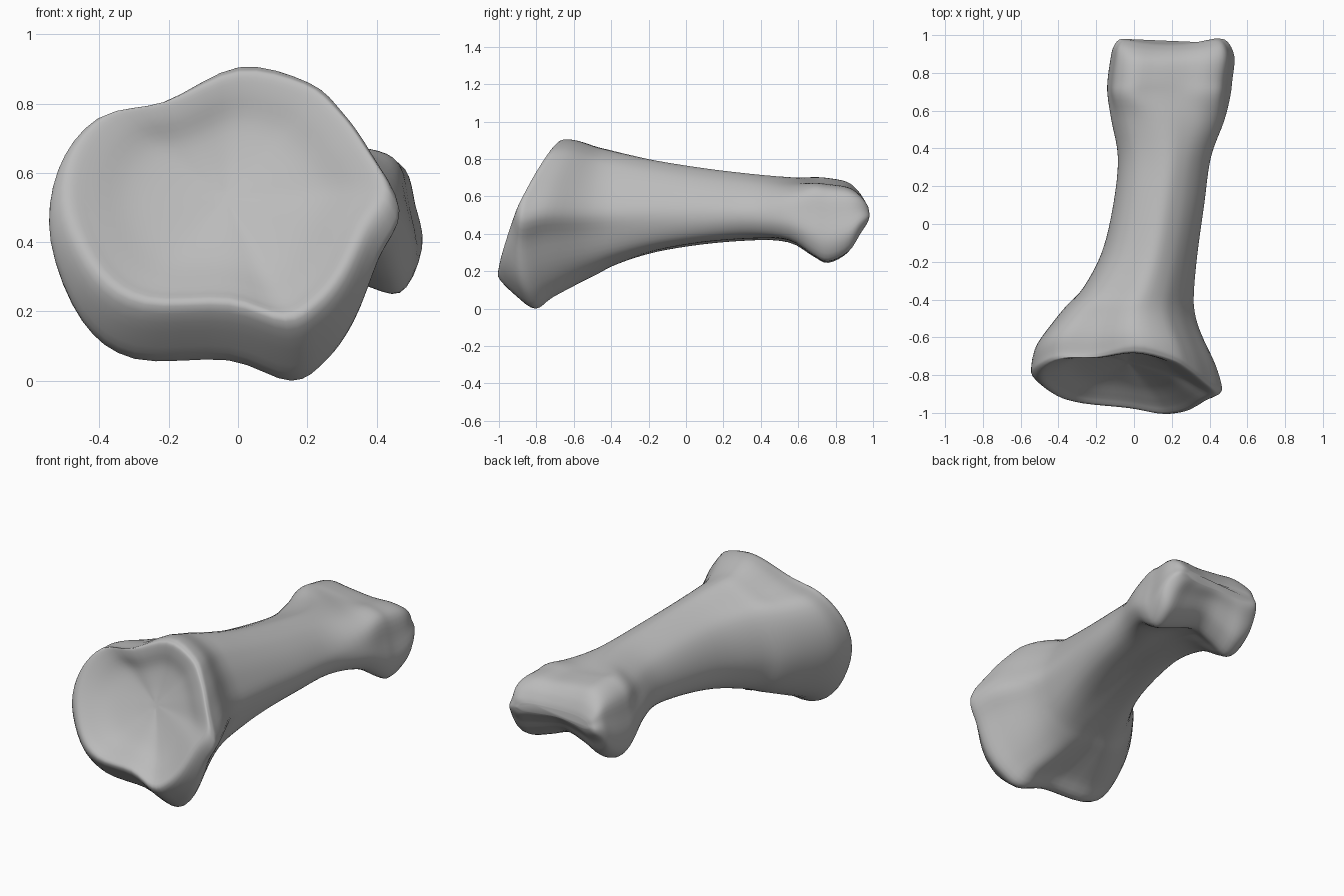
import bpy
import bmesh
from mathutils import Vector

cube = bpy.data.objects.get("Cube")
if cube:
    bpy.data.objects.remove(cube, do_unlink=True)

# Cross-section outlines in a unit box, clockwise from the top
BASE = [(.08, 1), (.48, .9), (.68, .7), (.84, .44), (1, .08), (.88, -.23), (.74, -.62), (.58, -.87),
        (.38, -1), (.02, -.87), (-.52, -.86), (-.82, -.62), (-1, -.12), (-.96, .33), (-.74, .66), (-.36, .77)]
SHAFT = [(.1, 1), (.45, .82), (.71, .54), (.9, .2), (1, -.15), (.97, -.5), (.8, -.8), (.5, -.93),
         (.1, -.95), (-.3, -1), (-.65, -.95), (-.9, -.7), (-1, -.3), (-.92, .2), (-.7, .62), (-.32, .88)]
HEAD = [(-.25, .96), (.22, .87), (.6, .85), (.85, .65), (.94, .1), (1, -.5), (.84, -.96), (.5, -.85),
        (0, -.6), (-.4, -.78), (-.72, -1), (-.95, -.75), (-1, -.3), (-.95, .2), (-.87, .72), (-.62, 1)]

# Stations: y at top, y at bottom, x min, x max, z min, z max,
# forward bow at mid height, base share, head share
RIM = (-.67, -.98, -.49, .42, .17, .885, .03, 1, 0)
BODY = [
    (-.65, -.88, -.53, .455, .065, .9, .08, 1, 0),
    (-.62, -.78, -.54, .465, 0, .905, .11, 1, 0),
    (-.56, -.69, -.515, .43, .06, .895, .07, 1, 0),
    (-.47, -.56, -.425, .355, .13, .865, .03, .8, 0),
    (-.41, -.46, -.355, .322, .18, .85, .01, .6, 0),
    (-.33, -.36, -.27, .317, .23, .83, 0, .4, 0),
    (-.15, -.15, -.17, .335, .3, .79, 0, .15, 0),
    (.1, .1, -.11, .37, .345, .75, 0, 0, 0),
    (.35, .35, -.085, .405, .365, .72, 0, 0, 0),
    (.55, .55, -.12, .48, .35, .705, 0, 0, .4),
    (.68, .68, -.14, .51, .28, .7, 0, 0, 1),
    (.76, .76, -.14, .52, .245, .695, 0, 0, 1),
    (.87, .87, -.125, .532, .3, .675, 0, 0, 1),
    (.935, .935, -.11, .515, .4, .63, 0, 0, 1),
    (.975, .975, -.08, .48, .455, .575, 0, 0, 1),
    (.99, .99, -.04, .43, .485, .54, 0, 0, 1),
]


def dish_station(scale, depth):
    """Shrink the rim toward its centre and push it into the base."""
    pairs = []
    for a, b in (RIM[0:2], RIM[2:4], RIM[4:6]):
        mid = (a + b) / 2
        pairs += [mid + (a - mid) * scale, mid + (b - mid) * scale]
    pairs[0] += depth
    pairs[1] += depth
    return (*pairs, RIM[6] * scale, 1, 0)


def catmull(a, b, c, d, t):
    return b + (c - a) * (t / 2) + (a * 2 - b * 5 + c * 4 - d) * (t * t / 2) \
        + (b * 3 - a - c * 3 + d) * (t ** 3 / 2)


def section(station):
    """Control points of one cross-section."""
    y_top, y_bottom, x0, x1, z0, z1, bow, base, head = station
    points = []
    for b, s, h in zip(BASE, SHAFT, HEAD):
        u, v = (b[i] * base + h[i] * head + s[i] * (1 - base - head) for i in (0, 1))
        x = (x0 + x1) / 2 + u * (x1 - x0) / 2
        k = (v + 1) / 2
        y = y_bottom + (y_top - y_bottom) * k - bow * 4 * k * (1 - k)
        y -= .1 * (x + .1) * base
        # groove between the two condyles
        groove = max(0, 1 - ((x - .19) / .27) ** 2)
        y -= .04 * groove * head * max(0, (y - .8) / .2)
        points.append(Vector((x, y, z0 + (z1 - z0) * k)))
    return points


def refine_closed(points, steps):
    n = len(points)
    return [catmull(*(points[(i + j) % n] for j in (-1, 0, 1, 2)), s / steps)
            for i in range(n) for s in range(steps)]


def refine_rings(rings, steps):
    last = len(rings) - 1
    result = []
    for i in range(last):
        near = [rings[min(max(i + j, 0), last)] for j in (-1, 0, 1, 2)]
        for s in range(steps):
            result.append([catmull(*p, s / steps) for p in zip(*near)])
    return result + [rings[-1]]


# Rings run from the middle of the dish, over the rim, to the far end
dish = [dish_station(*d) for d in ((.06, .1), (.3, .09), (.6, .065), (.85, .02))]
rings = [refine_closed(section(s), 4) for s in dish + [RIM] + BODY]
rings = refine_rings(rings, 4)

bm = bmesh.new()
loops = [[bm.verts.new(p) for p in r] for r in rings]
for a, b in zip(loops, loops[1:]):
    for i in range(len(a)):
        j = (i + 1) % len(a)
        bm.faces.new((a[i], a[j], b[j], b[i]))
bm.faces.new(loops[0])
bm.faces.new(loops[-1])
bmesh.ops.recalc_face_normals(bm, faces=bm.faces)
mesh = bpy.data.meshes.new("finger_bone")
bm.to_mesh(mesh)
bm.free()

bone = bpy.data.objects.new("finger_bone", mesh)
bpy.context.collection.objects.link(bone)

# Plain grey material
grey = bpy.data.materials.new("bone_grey")
grey.use_nodes = True
colour = (.5, .5, .5, 1)
grey.diffuse_color = colour
grey.node_tree.nodes["Principled BSDF"].inputs["Base Color"].default_value = colour
mesh.materials.append(grey)

bpy.context.view_layer.objects.active = bone
bone.select_set(True)
bpy.ops.object.shade_smooth_by_angle(angle=.9)
